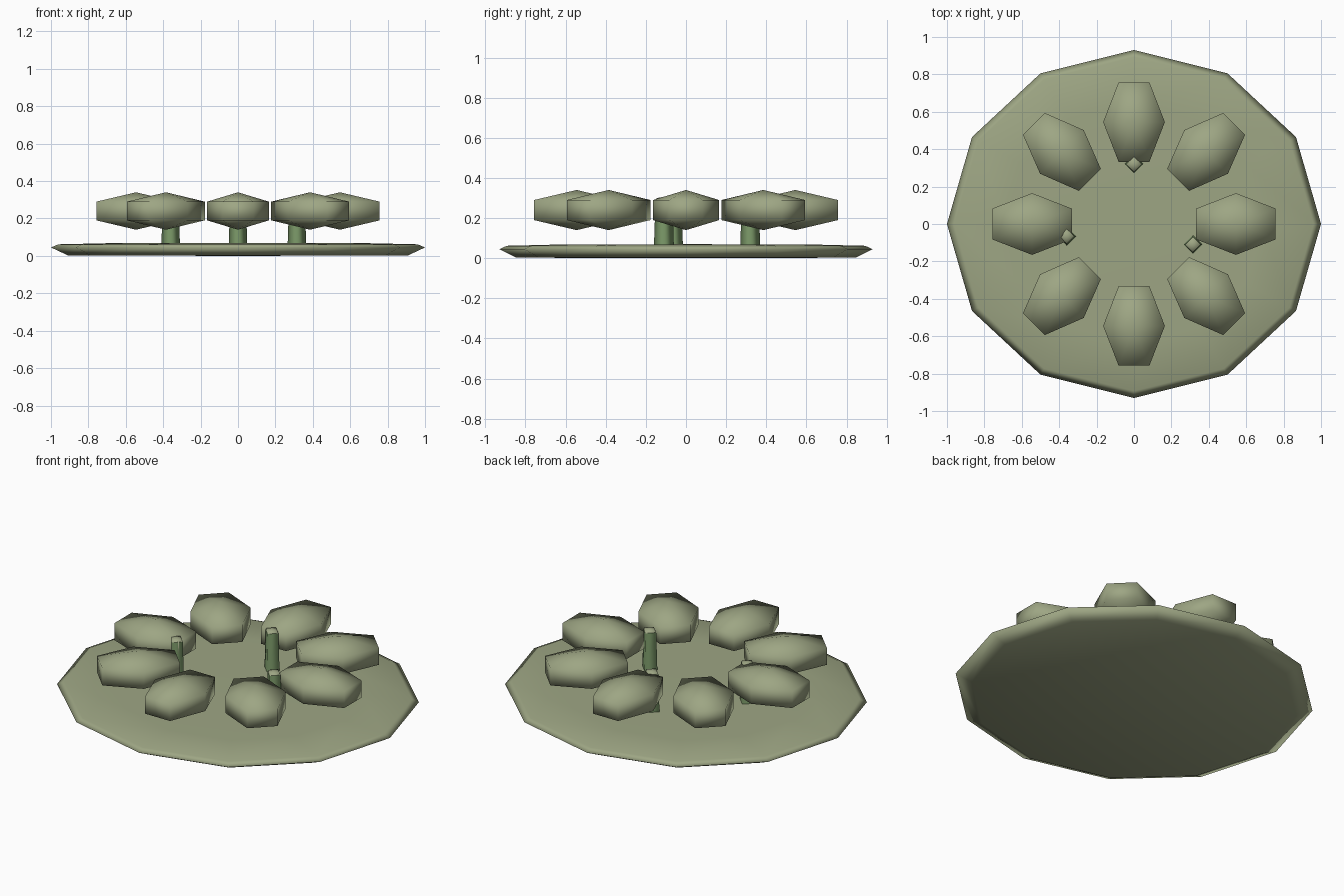
import bpy
import bmesh
from math import cos, sin, pi, radians

cube = bpy.data.objects.get("Cube")
if cube:
    bpy.data.objects.remove(cube, do_unlink=True)


def material(name, rgb):
    m = bpy.data.materials.new(name)
    m.use_nodes = True
    m.diffuse_color = (*rgb, 1)
    m.node_tree.nodes["Principled BSDF"].inputs["Base Color"].default_value = (*rgb, 1)
    return m


sage = material("sage_green", (0.34, 0.38, 0.23))
leaf = material("leaf_green", (0.20, 0.32, 0.14))


def lathe(name, profile, sides, mat, squash=1.0, location=(0, 0, 0), turn=0.0):
    """Spin (radius, height) points round z; radius 0 makes a pole."""
    bm = bmesh.new()
    rings = []
    for r, z in profile:
        if r == 0:
            rings.append([bm.verts.new((0, 0, z))] * sides)
        else:
            angles = [2 * pi * i / sides for i in range(sides)]
            rings.append([bm.verts.new((r * cos(a), r * squash * sin(a), z)) for a in angles])
    for low, high in zip(rings, rings[1:]):
        for i in range(sides):
            j = (i + 1) % sides
            corners = dict.fromkeys((low[i], low[j], high[j], high[i]))
            bm.faces.new(list(corners))
    bmesh.ops.recalc_face_normals(bm, faces=bm.faces)
    for f in bm.faces:
        f.smooth = True
    mesh = bpy.data.meshes.new(name)
    bm.to_mesh(mesh)
    bm.free()
    mesh.materials.append(mat)
    ob = bpy.data.objects.new(name, mesh)
    ob.location = location
    ob.rotation_euler.z = turn
    bpy.context.collection.objects.link(ob)
    return ob


# Round pad with a bevelled rim and a very slight dome
pad = [(0, 0), (0.91, 0.003), (1, 0.045), (0.96, 0.062), (0.69, 0.068), (0, 0.07)]
lathe("pad", pad, 12, sage, squash=0.93)

# Ring of eight floating petals: six-sided, long along the radius
petal = [(0, -0.1), (0.165, -0.05), (0.165, 0.05), (0, 0.1)]
for k in range(8):
    a = radians(45 * k)
    lathe(f"petal_{k + 1}", petal, 6, sage, squash=1.485,
          location=(0.545 * cos(a), 0.545 * sin(a), 0.24), turn=a - pi / 2)

# Three square stems with small pale caps
stem = [(0.05, 0.05), (0.042, 0.29)]
cap = [(0.042, 0.29), (0.036, 0.3), (0, 0.306)]
for k, (x, y) in enumerate([(0, 0.32), (-0.36, -0.065), (0.315, -0.11)]):
    lathe(f"stem_{k + 1}", stem, 4, leaf, location=(x, y, 0))
    lathe(f"stem_cap_{k + 1}", cap, 4, sage, location=(x, y, 0))
